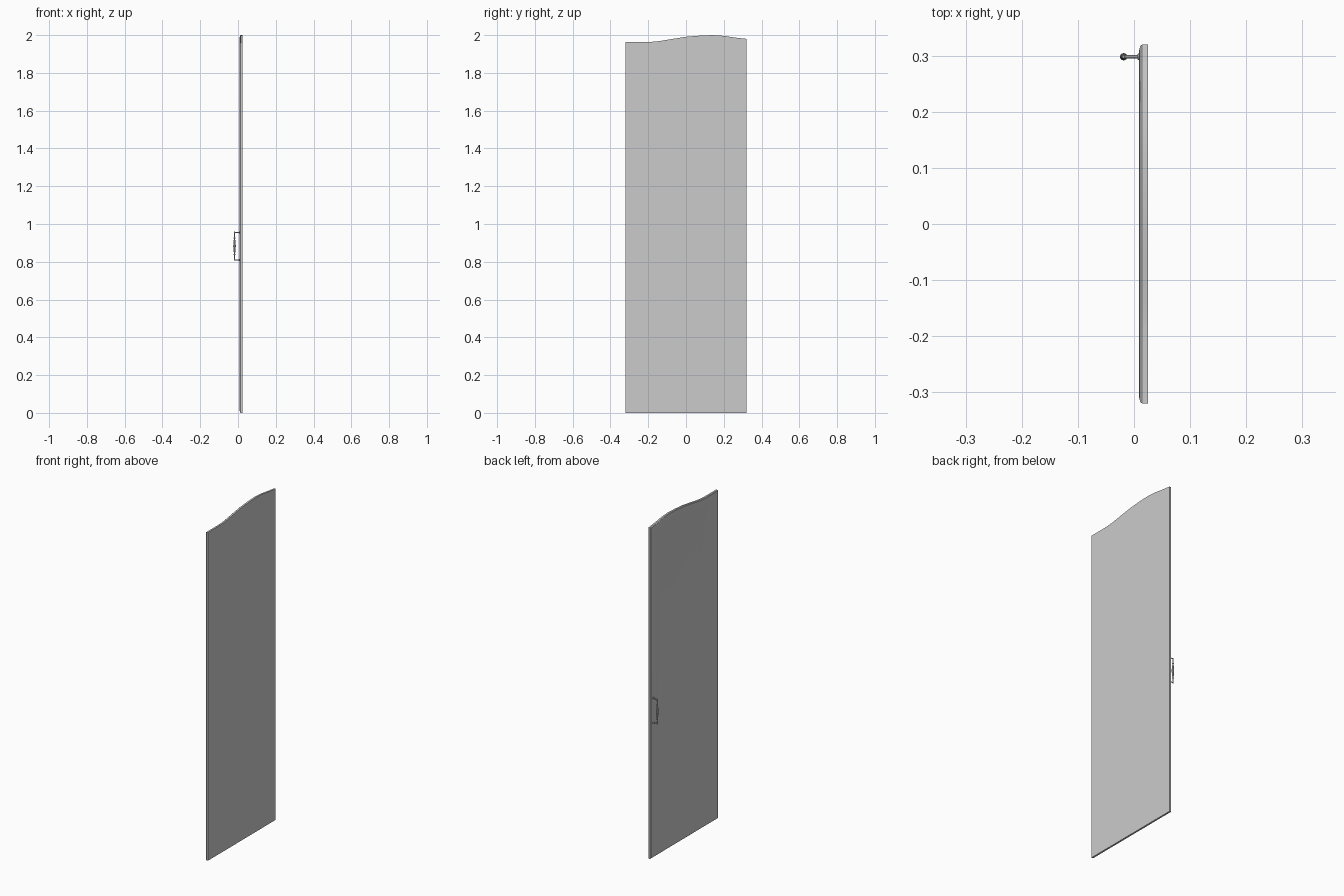
import bpy, bmesh, math
from mathutils import Vector

if "Cube" in bpy.data.objects:
    bpy.data.objects.remove(bpy.data.objects["Cube"])

# Wavy top edge of the door as (y, z)
TOP = [(-.32, 1.963), (-.2, 1.963), (-.15, 1.967), (-.07, 1.980), (0, 1.991),
       (.07, 1.997), (.14, 2.0), (.2, 1.996), (.26, 1.987), (.32, 1.98)]


def finish(bm, name):
    bmesh.ops.recalc_face_normals(bm, faces=bm.faces[:])
    me = bpy.data.meshes.new(name)
    bm.to_mesh(me)
    bm.free()
    ob = bpy.data.objects.new(name, me)
    bpy.context.collection.objects.link(ob)
    bpy.ops.object.select_all(action='DESELECT')
    bpy.context.view_layer.objects.active = ob
    ob.select_set(True)
    bpy.ops.object.shade_smooth_by_angle(angle=math.radians(25))
    return ob


def bridge(bm, a, b):
    n = len(a)
    for i in range(n):
        bm.faces.new((a[i], a[(i + 1) % n], b[(i + 1) % n], b[i]))


# Door panel: nested outlines (inset, x) from flat back to recessed front
def build_door():
    bm = bmesh.new()
    rings = []
    for d, x in [(0, .025), (0, .0145), (.003, .011), (.011, .009), (.035, .009), (.058, .0145)]:
        s = (.32 - d) / .32
        top = [bm.verts.new((x, y * s, z - d)) for y, z in TOP]
        low = [bm.verts.new((x, y * s, d)) for y, z in TOP]
        rings.append(top + low[::-1])
    for a, b in zip(rings, rings[1:]):
        bridge(bm, a, b)
    n = len(TOP)
    for r in (rings[0], rings[-1]):
        for i in range(n - 1):
            bm.faces.new((r[i], r[i + 1], r[2 * n - 2 - i], r[2 * n - 1 - i]))
    finish(bm, "door_panel")


# Turned bar along an axis from (distance, radius) stations
def turned(name, origin, axis, stations, sides=8):
    bm = bmesh.new()
    o, ax = Vector(origin), Vector(axis)
    u = Vector((0, 1, 0))
    v = ax.cross(u)
    rings = []
    for t, r in stations:
        rings.append([bm.verts.new(o + ax * t + (u * math.cos(k * math.tau / sides)
                      + v * math.sin(k * math.tau / sides)) * r) for k in range(sides)])
    for a, b in zip(rings, rings[1:]):
        bridge(bm, a, b)
    bm.faces.new(rings[0])
    bm.faces.new(rings[-1])
    finish(bm, name)


build_door()

# Handle posts with small flanges
HY = .298
for name, z in (("handle_post_lower", .81), ("handle_post_upper", .955)):
    turned(name, (.010, HY, z), (-1, 0, 0),
           [(0, .006), (.003, .006), (.004, .0028), (.026, .0028), (.030, .0035), (.032, .002)])

# Handle grip, swelling in the middle
turned("handle_grip", (-.0185, HY, .8825), (0, 0, 1),
       [(-.077, .002), (-.074, .0035), (-.066, .003), (-.05, .0025), (-.044, .005),
        (-.038, .003), (-.02, .006), (0, .0068), (.02, .006), (.038, .003),
        (.044, .005), (.05, .0025), (.066, .003), (.074, .0035), (.077, .002)])
